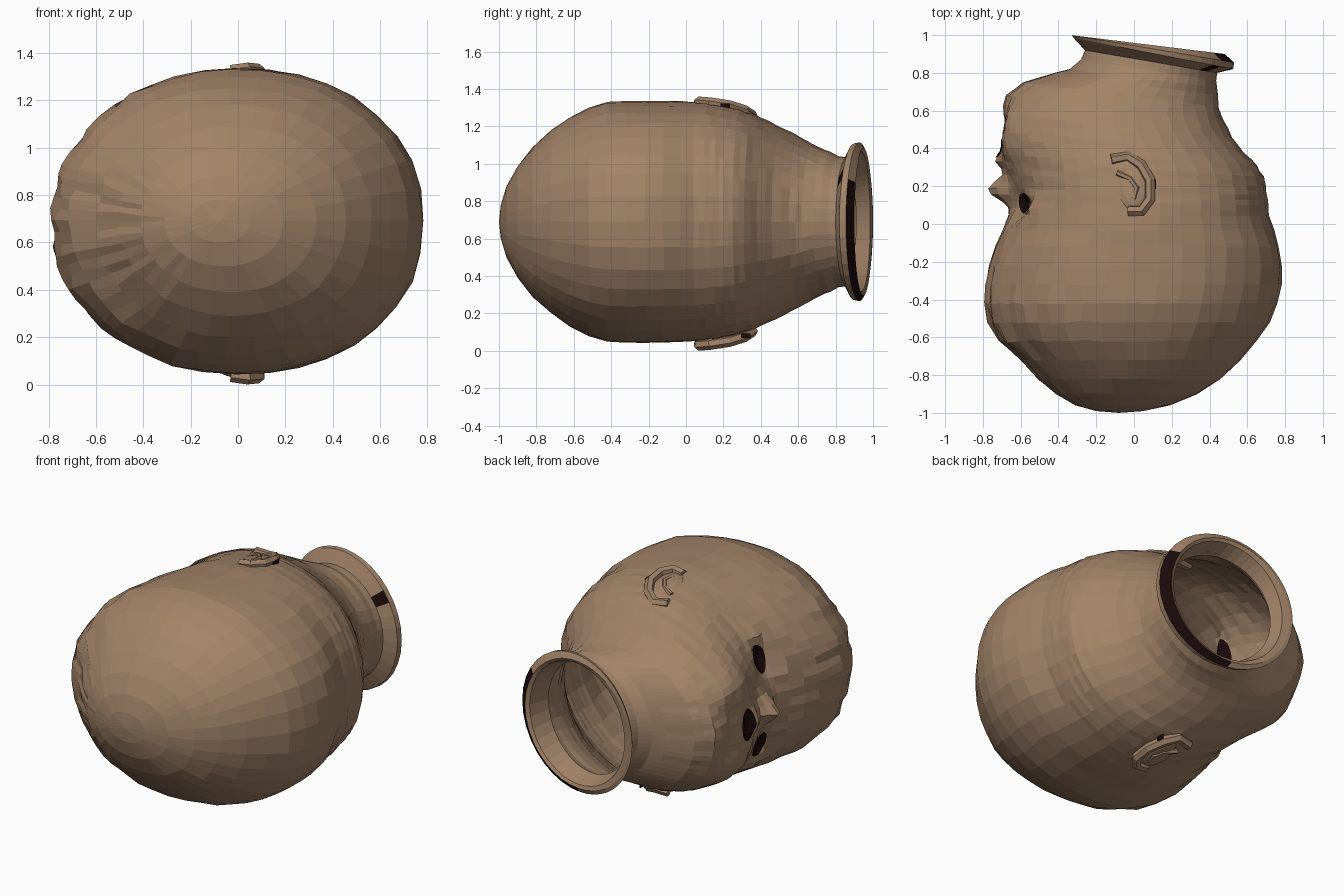
import bpy, bmesh, math, random
from mathutils import Vector
from mathutils.bvhtree import BVHTree

if "Cube" in bpy.data.objects:
    bpy.data.objects.remove(bpy.data.objects["Cube"])

random.seed(4)
CZ = 0.69      # height of the left/right symmetry plane of the head
EZ = 0.68      # the ears sit a touch lower
N = 48         # segments around the head


def material(name, rgb):
    m = bpy.data.materials.new(name)
    m.diffuse_color = (*rgb, 1)
    m.use_nodes = True
    m.node_tree.nodes["Principled BSDF"].inputs["Base Color"].default_value = m.diffuse_color
    return m


skin = material("brown skin", (0.36, 0.225, 0.137))
dark = material("near black brown", (0.010, 0.003, 0.003))


def add_object(name, bm, *mats):
    me = bpy.data.meshes.new(name)
    bm.to_mesh(me)
    for m in mats:
        me.materials.append(m)
    ob = bpy.data.objects.new(name, me)
    bpy.context.collection.objects.link(ob)
    return ob


# Tilted cross-sections: y and x on the face side, y and x on the nape side, half width
NECK = [
    (.91, -.24, .76, .415, .335), (.985, -.265, .89, .455, .375),
    (.997, -.31, .90, .48, .395), (1.0, -.33, .855, .53, .425),
    (.985, -.32, .82, .525, .42), (.92, -.26, .80, .44, .345),
    (.87, -.28, .76, .435, .35), (.82, -.34, .72, .44, .375),
    (.80, -.42, .68, .445, .385),
]
JAW = [
    (.75, -.58, .62, .45, .41), (.68, -.655, .55, .47, .45),
    (.58, -.665, .46, .52, .50), (.49, -.665, .38, .585, .54),
    (.41, -.665, .31, .65, .575), (.33, -.66, .25, .685, .60),
    (.26, -.655, .20, .695, .615), (.19, -.65, .15, .705, .625),
    (.12, -.65, .10, .71, .635), (.05, -.66, .04, .715, .64),
]
# Level cross-sections of the cranium: y, face x, nape x, half width
CRANIUM = [
    (-.03, -.69, .74, .645), (-.12, -.735, .77, .645), (-.22, -.765, .785, .645),
    (-.32, -.78, .78, .645), (-.42, -.785, .76, .64), (-.52, -.765, .72, .61),
    (-.62, -.71, .65, .56), (-.72, -.60, .565, .49), (-.82, -.50, .455, .40),
    (-.90, -.41, .33, .30), (-.96, -.31, .19, .19), (-.99, -.2, .05, .09),
]
RINGS = list(NECK)
for a, b in zip(JAW, JAW[1:] + JAW[-1:]):     # doubled rings across the face
    RINGS.append(a)
    if a != b:
        RINGS.append(tuple((p + q) / 2 for p, q in zip(a, b)))
RINGS += [(y, a, y, b, h) for y, a, b, h in CRANIUM]

# Face relief: y, distance from symmetry plane, spread y, spread z, outward amount
RELIEF = [
    (.18, 0, .06, .075, .125),    # nose
    (.38, 0, .12, .18, .045),     # muzzle
    (.33, 0, .04, .09, .035),     # upper lip
    (.405, 0, .03, .07, -.025),   # mouth opening
    (.63, 0, .08, .12, .03),      # chin
    (.48, .28, .18, .14, .085),   # full cheeks
    (.10, .25, .06, .09, -.055),  # eye sockets
    (.07, .40, .07, .07, .04),    # temples
    (-.05, .27, .06, .13, .025),  # brows
]


def relief(y, z):
    d = abs(z - CZ)
    return sum(a * math.exp(-((y - cy) / sy) ** 2 - ((d - cz) / sz) ** 2)
               for cy, cz, sy, sz, a in RELIEF)


# Head, open neck and flared rim as one shell
bm = bmesh.new()
loops = []
for i, (yl, xl, yr, xr, h) in enumerate(RINGS):
    loop = []
    head = i >= len(NECK)
    for k in range(N):
        t = 2 * math.pi * k / N
        t += 0.45 * math.sin(t)          # finer facets toward the face
        c, s = math.cos(t), math.sin(t)
        p = 2 / (2.15 if head else 2.0)
        u = math.copysign(abs(c) ** p, c)
        w = math.copysign(abs(s) ** p, s)
        x = xl + (xr - xl) * (u + 1) / 2
        y = yl + (yr - yl) * (u + 1) / 2
        if head and u < 0:
            w *= 1 - .05 * u * u
        z = CZ + h * w
        if head:
            if c < 0:
                x -= relief(y, z)
            # modelled hair above the forehead is rougher than the rest
            j = .013 if (x < -.25 and -.85 < y < -.3) else .005
            if y < -.93:
                j = .001
            x += random.uniform(-j, j)
            y += random.uniform(-j, j) * .6
            z += random.uniform(-j, j) * .6
        loop.append(bm.verts.new((x, y, z)))
    loops.append(loop)
for i in range(len(loops) - 1):
    a, b = loops[i], loops[i + 1]
    for k in range(N):
        n = (k + 1) % N
        f = bm.faces.new((a[k], a[n], b[n], b[k]))
        m = f.calc_center_median()
        # stained bevel of the rim, and a small spot above it
        if i == 2 and m.x > .08 and m.z < .90:
            f.material_index = 1
        if i == 4 and .36 < m.x < .45 and m.z > .92:
            f.material_index = 1
pole = bm.verts.new((-.08, -1.0, CZ))
for k in range(N):
    bm.faces.new((loops[-1][k], loops[-1][(k + 1) % N], pole))
bm.normal_update()
if pole.normal.y > 0:
    bmesh.ops.reverse_faces(bm, faces=bm.faces[:])
tree = BVHTree.FromBMesh(bm)
add_object("head_shell", bm, skin, dark)
bm.free()


# Thin dark patches laid on the face, outside or inside the shell
def face_patch(name, cy, cz, ry, rz, offset=-.007):
    pb = bmesh.new()

    def pt(r, a):
        y, z = cy + ry * r * math.cos(a), cz + rz * r * math.sin(a)
        hit = tree.ray_cast(Vector((-2, y, z)), Vector((1, 0, 0)))[0]
        return pb.verts.new((hit.x + offset, y, z))
    n = 20
    mid = pt(0, 0)
    prev = None
    for r in (.25, .5, .75, 1):
        ring = [pt(r, 2 * math.pi * k / n) for k in range(n)]
        for k in range(n):
            q = (k + 1) % n
            if prev:
                pb.faces.new((prev[k], ring[k], ring[q], prev[q]))
            else:
                pb.faces.new((mid, ring[k], ring[q]))
        prev = ring
    pb.normal_update()
    if mid.normal.x * offset < 0:
        bmesh.ops.reverse_faces(pb, faces=pb.faces[:])
    add_object(name, pb, dark)
    pb.free()


face_patch("mouth", .40, CZ, .05, .10)

# Ears: a curled rim tube, an inner ridge and a flat bowl on each side
EAR_RIM = [(-.12, .34, .585), (-.03, .355, .575), (.04, .31, .605), (.085, .23, .63),
           (.085, .13, .645), (.04, .07, .65), (-.03, .07, .64)]
EAR_RIDGE = [(-.09, .27, .605), (-.02, .24, .62), (.015, .19, .635), (.0, .13, .638)]


def tube(name, pts, radius, side):
    cu = bpy.data.curves.new(name, 'CURVE')
    cu.dimensions = '3D'
    cu.bevel_depth = radius
    cu.bevel_resolution = 1
    cu.use_fill_caps = True
    sp = cu.splines.new('POLY')
    sp.points.add(len(pts) - 1)
    sp.use_smooth = False
    for q, (x, y, d) in zip(sp.points, pts):
        q.co = (x, y, EZ + side * d, 1)
    cu.materials.append(skin)
    bpy.context.collection.objects.link(bpy.data.objects.new(name, cu))


for label, side in (("upper", 1), ("lower", -1)):
    eye_z = CZ + side * .265
    face_patch(label + "_eye", .11, eye_z, .055, .08)
    face_patch(label + "_eye_inside", .11, eye_z, .055, .085, .007)
    tube(label + "_ear_rim", EAR_RIM, .03, side)
    tube(label + "_ear_ridge", EAR_RIDGE, .016, side)
    eb = bmesh.new()
    bmesh.ops.create_uvsphere(eb, u_segments=14, v_segments=8, radius=1)
    bowl = add_object(label + "_ear_bowl", eb, skin)
    eb.free()
    bowl.scale = (.09, .14, .035)
    bowl.location = (.0, .2, EZ + side * .605)
    bowl.rotation_euler = (-side * .22, 0, 0)
    # small dark hollow behind the ear
    hb = bmesh.new()
    bmesh.ops.create_cube(hb, size=1)
    hollow = add_object(label + "_ear_hollow", hb, dark)
    hb.free()
    hollow.scale = (.008, .05, .025)
    hollow.location = (.113, .21, EZ + .63) if side > 0 else (.075, .32, EZ - .60)
